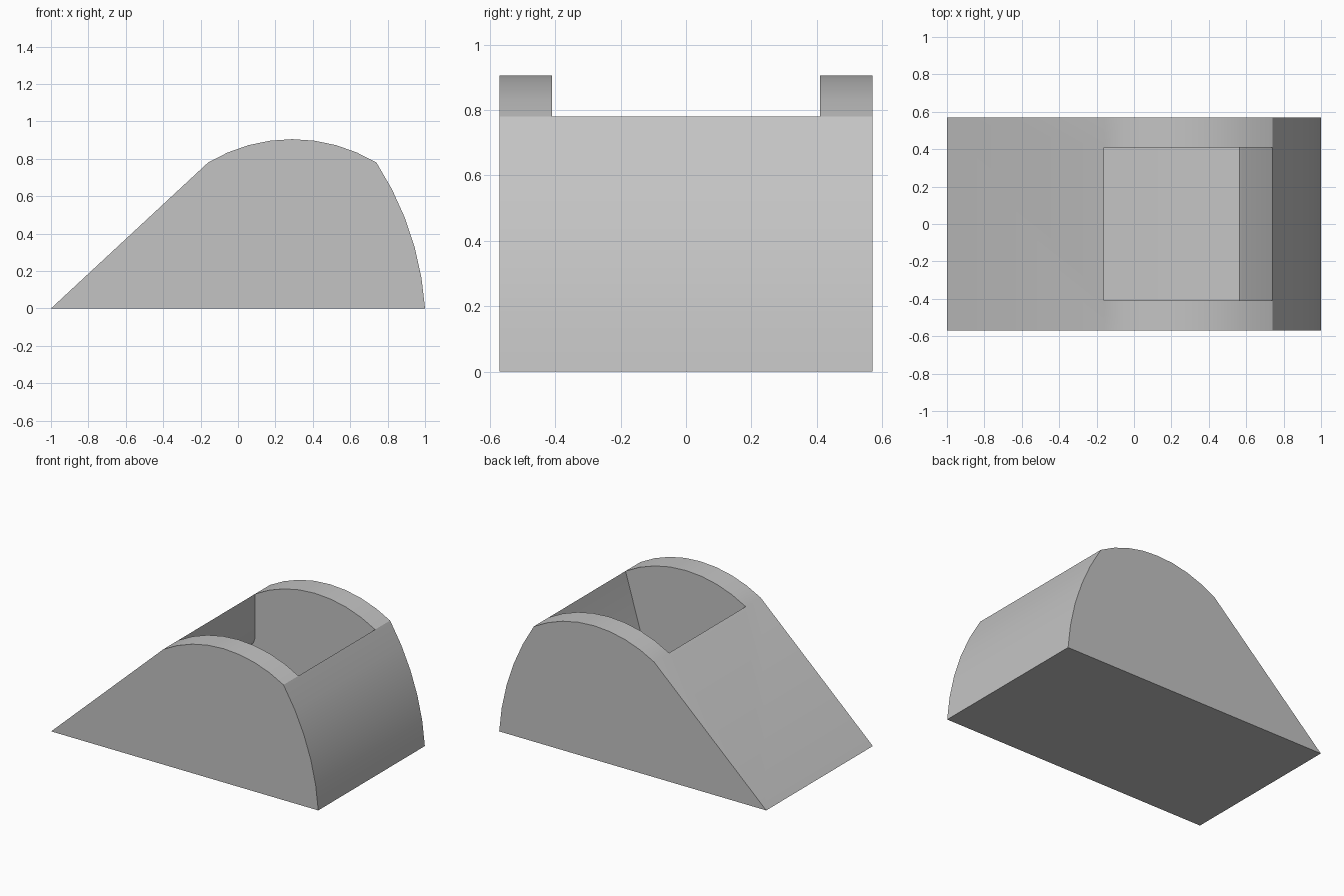
import bpy, bmesh, math
from mathutils import Vector

cube = bpy.data.objects.get("Cube")
if cube:
    bpy.data.objects.remove(cube, do_unlink=True)

HALF, INNER = 0.57, 0.41          # half width of the block and of the pocket


def arc(start, end, rise, steps):
    """Circular arc bulging to the left of start -> end, both ends included."""
    a, b = Vector(start), Vector(end)
    chord = b - a
    half = chord.length / 2
    radius = (half * half + rise * rise) / (2 * rise)
    along = chord.normalized()
    out = Vector((-along.y, along.x))
    centre = (a + b) / 2 + out * (rise - radius)
    sweep = math.asin(half / radius)
    points = []
    for i in range(steps + 1):
        t = sweep * (2 * i / steps - 1)
        points.append(centre + radius * (along * math.sin(t) + out * math.cos(t)))
    points[0], points[-1] = a, b
    return points


# Profile curves in the x-z plane
toe, crest, brow, heel = (-1, 0), (-0.16, 0.78), (0.74, 0.78), (1, 0)
top = arc(crest, brow, 0.125, 8)
nose = arc(brow, heel, 0.053, 5)
pocket = [Vector(p) for p in (brow, (0.58, 0.24), (0.565, 0.21), (0.53, 0.2), (-0.43, 0.2),
                              (-0.19, 0.425), (-0.17, 0.45), (-0.16, 0.48), crest)]

bm = bmesh.new()
cache = {}


def vert(p, y):
    key = (round(p[0], 4), y, round(p[1], 4))
    if key not in cache:
        cache[key] = bm.verts.new((p[0], y, p[1]))
    return cache[key]


def face(*corners):
    bm.faces.new([vert(p, y) for p, y in corners])


def strip(path, y0, y1):
    for a, b in zip(path, path[1:]):
        face((a, y0), (b, y0), (b, y1), (a, y1))


# Slope, curved nose and base over the full width
face((toe, -HALF), (crest, -HALF), (crest, -INNER), (crest, INNER), (crest, HALF), (toe, HALF))
face((brow, -HALF), (nose[1], -HALF), (nose[1], HALF), (brow, HALF), (brow, INNER), (brow, -INNER))
strip(nose[1:], -HALF, HALF)
strip([heel, toe], -HALF, HALF)

# Pocket walls and floor
strip(pocket, -INNER, INNER)

# Side faces, arched rims and pocket sides
for s in (-1, 1):
    face(*[(p, s * HALF) for p in [toe] + top + nose[1:]])
    strip(top, s * INNER, s * HALF)
    face(*[(p, s * INNER) for p in top + pocket[1:-1]])

bmesh.ops.recalc_face_normals(bm, faces=bm.faces)
mesh = bpy.data.meshes.new("block_body")
bm.to_mesh(mesh)
bm.free()

body = bpy.data.objects.new("block_body", mesh)
bpy.context.collection.objects.link(body)

# Plain grey finish
grey = bpy.data.materials.new("light_grey")
grey.use_nodes = True
colour = (0.55, 0.55, 0.55, 1)
grey.diffuse_color = colour
grey.node_tree.nodes["Principled BSDF"].inputs["Base Color"].default_value = colour
mesh.materials.append(grey)

bpy.ops.object.select_all(action="DESELECT")
body.select_set(True)
bpy.context.view_layer.objects.active = body
bpy.ops.object.shade_smooth_by_angle(angle=math.radians(28))
